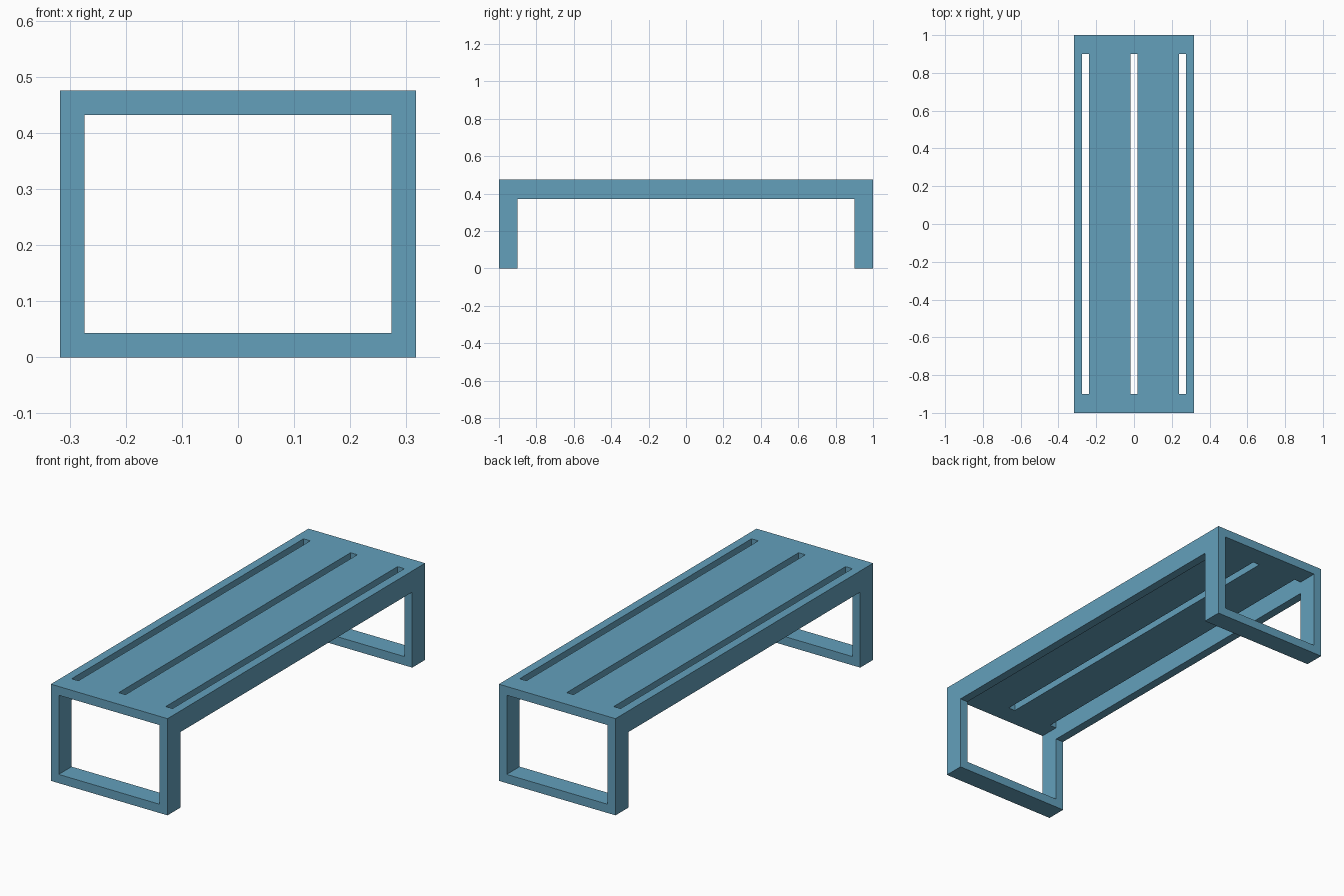
import bpy

cube = bpy.data.objects.get("Cube")
if cube:
    bpy.data.objects.remove(cube, do_unlink=True)

# Main dimensions
HALF_W, HALF_L, HEIGHT = 0.317, 1.0, 0.475
WALL = 0.043          # thickness of sides, floor bars and seat
LEG = 0.1             # depth of each end frame
RAIL_Z = 0.371        # underside of the side rails
SLOT = 0.037          # slot width
INNER = HALF_W - WALL

blue = bpy.data.materials.new("steel blue")
blue.use_nodes = True
colour = (0.125, 0.35, 0.50, 1)
blue.diffuse_color = colour
blue.node_tree.nodes["Principled BSDF"].inputs["Base Color"].default_value = colour


def box(name, low, high):
    """Axis-aligned box between two corners."""
    bpy.ops.mesh.primitive_cube_add(size=1)
    obj = bpy.context.object
    obj.name = name
    for v in obj.data.vertices:
        v.co = [lo if c < 0 else hi for c, lo, hi in zip(v.co, low, high)]
    return obj


def cut(target, cutter):
    """Subtract the cutter and discard it."""
    cutter.hide_render = True
    mod = target.modifiers.new("cut", "BOOLEAN")
    mod.operation = "DIFFERENCE"
    mod.solver = "EXACT"
    mod.object = cutter
    bpy.context.view_layer.objects.active = target
    bpy.ops.object.modifier_apply(modifier=mod.name)
    bpy.data.objects.remove(cutter, do_unlink=True)


# Bench body, hollowed from one solid block
bench = box("bench_frame", (-HALF_W, -HALF_L, 0), (HALF_W, HALF_L, HEIGHT))
bench.data.materials.append(blue)

# Open space along the whole length, leaving seat, sides and floor bars
cut(bench, box("tunnel_cutter", (-INNER, -2, WALL), (INNER, 2, HEIGHT - WALL)))

# Gap between the two end frames, below the side rails
span = HALF_L - LEG
cut(bench, box("span_cutter", (-1, -span, -1), (1, span, RAIL_Z)))

# Three long slots: two against the sides, one in the middle
for x in (-INNER + SLOT / 2, 0, INNER - SLOT / 2):
    cut(bench, box("slot_cutter", (x - SLOT / 2, -span, HEIGHT - WALL - 0.02),
                   (x + SLOT / 2, span, 1)))
